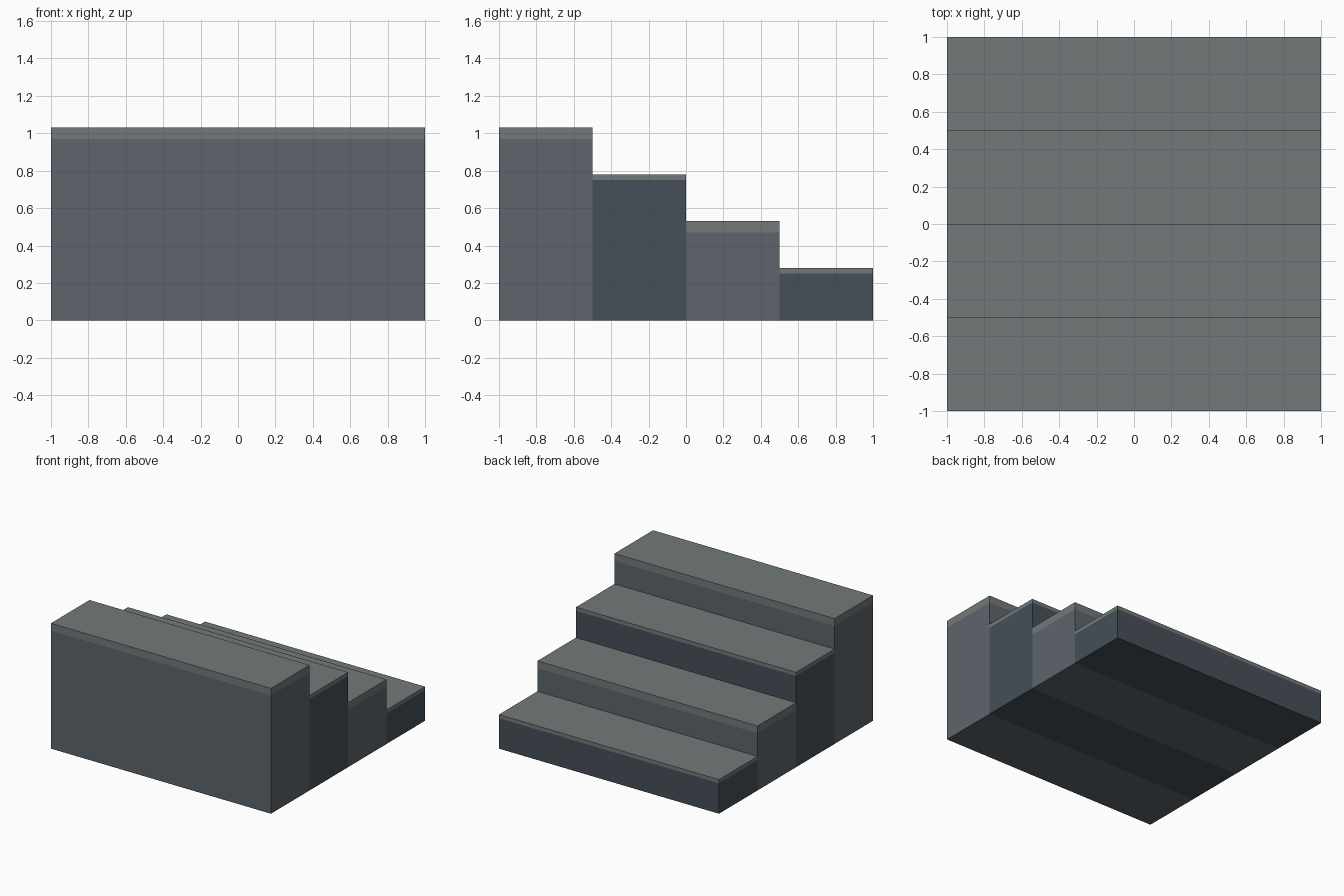
import bpy

if "Cube" in bpy.data.objects:
    bpy.data.objects.remove(bpy.data.objects["Cube"])


def material(name, rgb):
    m = bpy.data.materials.new(name)
    m.diffuse_color = (*rgb, 1)
    m.use_nodes = True
    m.node_tree.nodes["Principled BSDF"].inputs["Base Color"].default_value = m.diffuse_color
    return m


def box(name, y0, y1, z0, z1, mat):
    bpy.ops.mesh.primitive_cube_add(size=1, location=(0, (y0 + y1) / 2, (z0 + z1) / 2))
    ob = bpy.context.object
    ob.name = name
    ob.scale = (2, y1 - y0, z1 - z0)
    bpy.ops.object.transform_apply(location=False, rotation=False, scale=True)
    ob.data.materials.append(mat)


tread_mat = material("tread_grey", (0.17, 0.19, 0.195))
light_mat = material("light_stone", (0.11, 0.13, 0.15))
dark_mat = material("dark_stone", (0.061, 0.078, 0.098))

# Four full-depth steps rising towards the front, alternating dark and light blocks
for i in range(4):
    y1 = 1 - 0.5 * i
    y0 = y1 - 0.5
    rise = 0.25 * (i + 1)
    light = i % 2 == 1
    split = rise - 0.03 if light else rise  # light blocks show a thicker tread edge
    box(f"step_block_{i + 1}", y0, y1, 0, split, light_mat if light else dark_mat)
    box(f"step_tread_{i + 1}", y0, y1, split, rise + 0.03, tread_mat)
